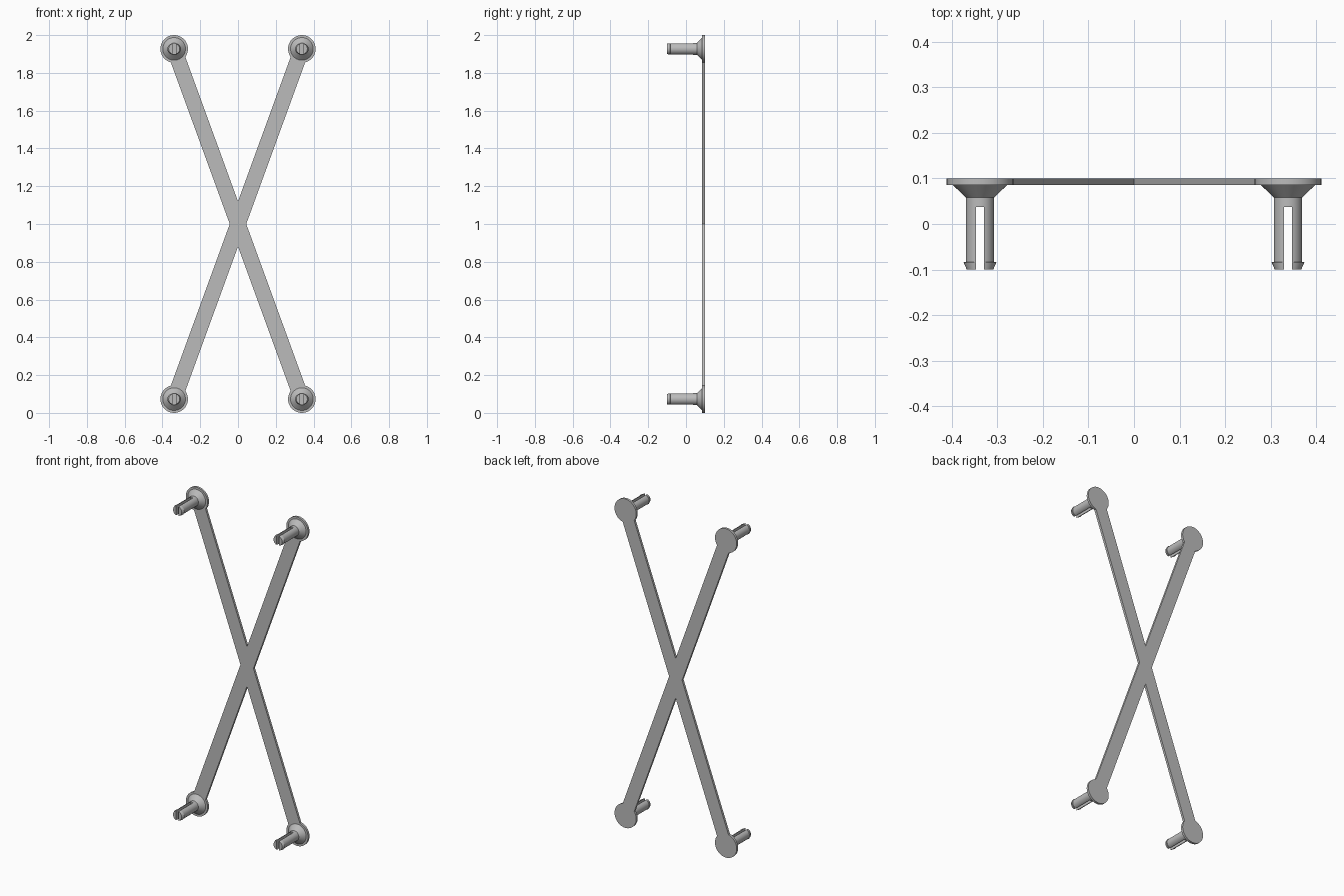
import bpy, bmesh, math
from mathutils import Vector

cube = bpy.data.objects.get("Cube")
if cube:
    bpy.data.objects.remove(cube, do_unlink=True)

BACK, FRONT = 0.1, 0.086      # plate faces along y
PEG_X, PEG_Z, MID = 0.338, 0.927, 1.0
SIDES = 48

grey = bpy.data.materials.new("plain grey")
grey.use_nodes = True
grey.diffuse_color = (0.5, 0.5, 0.5, 1)
grey.node_tree.nodes["Principled BSDF"].inputs["Base Color"].default_value = (0.5, 0.5, 0.5, 1)


def finish(name, bm):
    bmesh.ops.recalc_face_normals(bm, faces=bm.faces)
    mesh = bpy.data.meshes.new(name)
    bm.to_mesh(mesh)
    bm.free()
    mesh.materials.append(grey)
    obj = bpy.data.objects.new(name, mesh)
    bpy.context.collection.objects.link(obj)
    return obj


def lathe(name, rings, centre):
    """Skin rings of (y, x radius, z radius) into a closed turned solid."""
    bm = bmesh.new()
    loops = []
    for y, rx, rz in rings:
        angles = [math.tau * i / SIDES for i in range(SIDES)]
        loops.append([bm.verts.new((centre[0] + rx * math.cos(a), y,
                                    centre[1] + rz * math.sin(a))) for a in angles])
    for a, b in zip(loops, loops[1:]):
        for i in range(SIDES):
            j = (i + 1) % SIDES
            bm.faces.new((a[i], a[j], b[j], b[i]))
    bm.faces.new(loops[0])
    bm.faces.new(loops[-1])
    return finish(name, bm)


def select_only(obj):
    bpy.ops.object.select_all(action='DESELECT')
    obj.select_set(True)
    bpy.context.view_layer.objects.active = obj


# Crossed bars as one flat plate, ending inside the round heads
along = Vector((PEG_X, PEG_Z)).normalized()
side = Vector((along.y, -along.x)) * 0.041
end = Vector((PEG_X, PEG_Z)) - along * 0.045
notch_x, notch_z = 0.041 / along.y, 0.041 / along.x
low, high = end + side, end - side
outline = [(notch_x, 0), low, high, (0, notch_z),
           (-high.x, high.y), (-low.x, low.y), (-notch_x, 0),
           (-low.x, -low.y), (-high.x, -high.y), (0, -notch_z),
           (high.x, -high.y), (low.x, -low.y)]
bm = bmesh.new()
face = bm.faces.new([bm.verts.new((p[0], BACK, MID + p[1])) for p in outline])
ext = bmesh.ops.extrude_face_region(bm, geom=[face])
bmesh.ops.translate(bm, vec=(0, FRONT - BACK, 0),
                    verts=[v for v in ext["geom"] if isinstance(v, bmesh.types.BMVert)])
finish("crossed_bars", bm)

# Head, flared collar, shaft and snap barb, from back to tip
PEG = [(BACK, 0.073, 0.073), (FRONT, 0.073, 0.073), (FRONT, 0.06, 0.06),
       (0.058, 0.031, 0.031), (-0.083, 0.031, 0.031),
       (-0.084, 0.036, 0.031), (-0.1, 0.029, 0.029)]

for v_name, v in (("lower", -1), ("upper", 1)):
    for h_name, h in (("right", -1), ("left", 1)):
        centre = (h * PEG_X, MID + v * PEG_Z)
        peg = lathe(f"{v_name}_{h_name}_peg", PEG, centre)

        # Slot that splits the shaft into two prongs
        bm = bmesh.new()
        bmesh.ops.create_cube(bm, size=1)
        bmesh.ops.scale(bm, vec=(0.018, 0.237, 0.2), verts=bm.verts)
        bmesh.ops.translate(bm, vec=(centre[0], 0.037 - 0.1185, centre[1]), verts=bm.verts)
        cutter = finish("slot_cutter", bm)
        cutter.hide_render = True
        cut = peg.modifiers.new("slot", 'BOOLEAN')
        cut.operation, cut.solver, cut.object = 'DIFFERENCE', 'EXACT', cutter
        select_only(peg)
        bpy.ops.object.modifier_apply(modifier=cut.name)
        bpy.data.objects.remove(cutter, do_unlink=True)
        bpy.ops.object.shade_smooth_by_angle(angle=math.radians(25))
